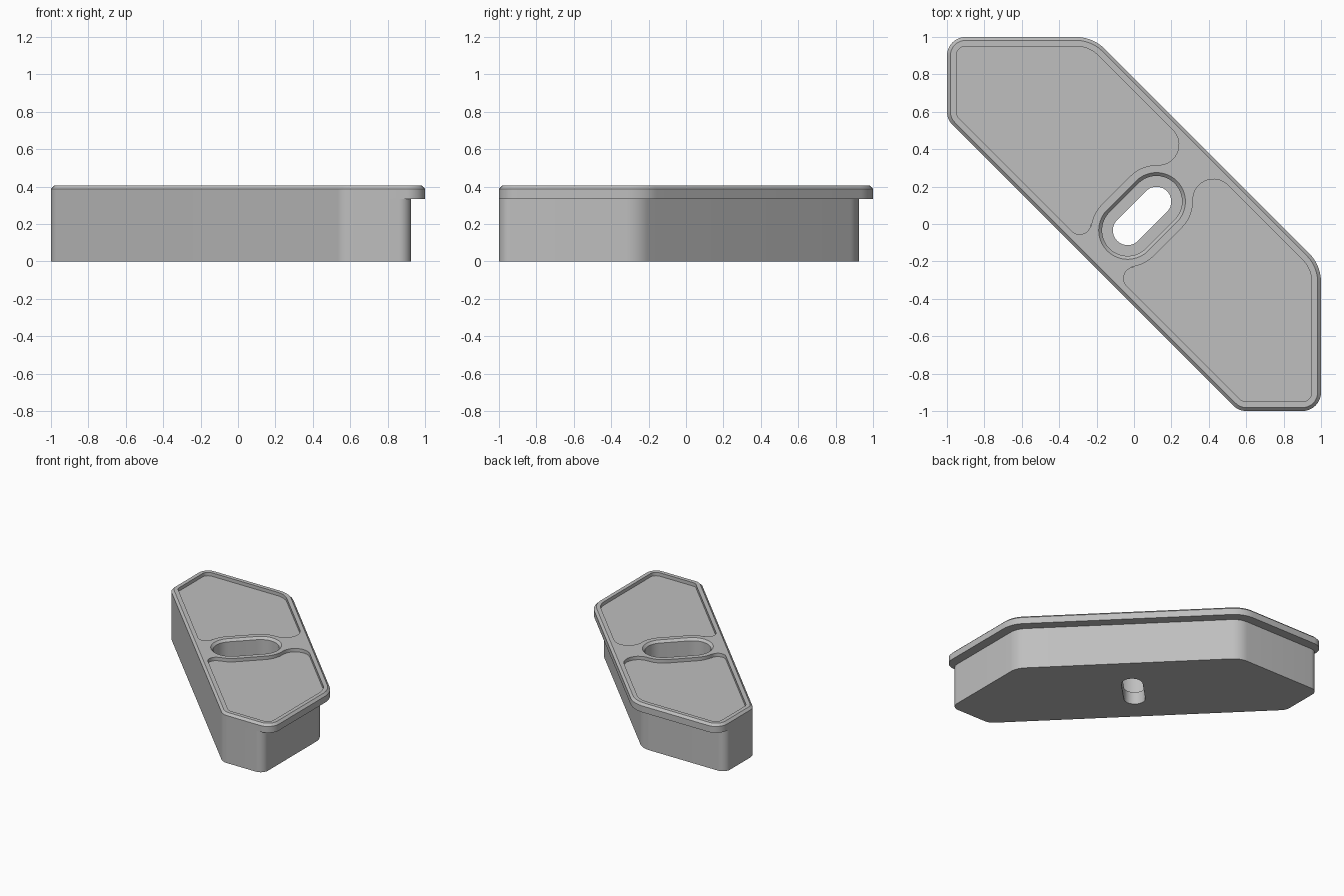
import bpy, bmesh, math
from mathutils import Vector

if "Cube" in bpy.data.objects:
    bpy.data.objects.remove(bpy.data.objects["Cube"])

ROOT2 = math.sqrt(2)
TOP, LIP, EDGE = 0.405, 0.335, 0.018

grey = bpy.data.materials.new("light grey")
grey.use_nodes = True
colour = (0.52, 0.52, 0.52, 1)
grey.diffuse_color = colour
grey.node_tree.nodes["Principled BSDF"].inputs["Base Color"].default_value = colour


def rounded(corners, steps=10):
    """Outline with every (x, y, radius) corner replaced by an arc."""
    out = []
    for i, (x, y, r) in enumerate(corners):
        p = Vector((x, y))
        a = (Vector(corners[i - 1][:2]) - p).normalized()
        b = (Vector(corners[(i + 1) % len(corners)][:2]) - p).normalized()
        half = a.angle(b) / 2
        centre = p + (a + b).normalized() * (r / math.sin(half))
        start = p + a * (r / math.tan(half)) - centre
        end = p + b * (r / math.tan(half)) - centre
        sweep = start.angle_signed(end)
        for k in range(steps + 1):
            t = -sweep * k / steps
            c, s = math.cos(t), math.sin(t)
            out.append((centre.x + c * start.x - s * start.y,
                        centre.y + s * start.x + c * start.y))
    return out


def diagonal(u, v, r):
    """Corner given along (u) and across (v) the short diagonal."""
    return ((u - v) / ROOT2, (u + v) / ROOT2, r)


def plate(near, far, near_r, end_r, far_r):
    """Six-sided plate outline, inset on its near and far sides."""
    lo, hi = -1 + near, 1 - far
    sw, ne = -0.44 + ROOT2 * near, 0.78 - ROOT2 * far
    return rounded([(lo, hi, end_r), (lo, sw - lo, near_r), (sw - lo, lo, near_r),
                    (hi, lo, end_r), (hi, ne - hi, far_r), (ne - hi, hi, far_r)])


def slot(r, u=0.061, reach=0.109, steps=20):
    """Round-ended slot along the short diagonal."""
    out = []
    for side in (1, -1):
        for k in range(steps + 1):
            t = math.pi * (k / steps - 0.5)
            out.append(diagonal(u + side * (reach + r * math.cos(t)),
                                side * r * math.sin(t), 0)[:2])
    return out


def loft(name, rings):
    """Closed solid through (outline, z) rings of equal length."""
    bm = bmesh.new()
    loops = [[bm.verts.new((x, y, z)) for x, y in pts] for pts, z in rings]
    n = len(loops[0])
    for a, b in zip(loops, loops[1:]):
        for i in range(n):
            j = (i + 1) % n
            bm.faces.new((a[i], a[j], b[j], b[i]))
    bm.faces.new(loops[0][::-1])
    bm.faces.new(loops[-1])
    bmesh.ops.remove_doubles(bm, verts=bm.verts, dist=0.0002)
    bmesh.ops.recalc_face_normals(bm, faces=bm.faces)
    mesh = bpy.data.meshes.new(name)
    bm.to_mesh(mesh)
    bm.free()
    mesh.materials.append(grey)
    obj = bpy.data.objects.new(name, mesh)
    bpy.context.collection.objects.link(obj)
    return obj


# Body with an overhanging lip on the far sides and a chamfered top edge
body = plate(0, 0.075, 0.1, 0.065, 0.16)
lip = plate(0, 0, 0.1, 0.1, 0.22)
crown = plate(EDGE, EDGE, 0.1 - EDGE, 0.1 - EDGE, 0.22 - EDGE)
tray = loft("tray_body", [(body, 0), (body, LIP), (lip, LIP),
                          (lip, TOP - EDGE), (crown, TOP)])

# Two shallow pockets, mirrored about the short diagonal
pocket = rounded([(-0.95, 0.95, 0.05), (-0.95, 0.58, 0.05),
                  diagonal(-0.262, 0.063, 0.06), diagonal(-0.131, 0.195, 0.195),
                  diagonal(0.25, 0.195, 0.195), diagonal(0.502, -0.057, 0.11),
                  (-0.24, 0.95, 0.17)])
mirrored = [(y, x) for x, y in pocket]
cutters = [loft("pocket_cutter", [(p, TOP - 0.028), (p, TOP + 0.1)])
           for p in (pocket, mirrored)]

# Deep chamfered slot with a narrower hole through its floor
wide, rim = slot(0.137), slot(0.137 + EDGE)
cutters.append(loft("slot_cutter", [(wide, 0.1), (wide, TOP - EDGE),
                                    (rim, TOP), (rim, TOP + 0.1)]))
narrow = slot(0.079)
cutters.append(loft("hole_cutter", [(narrow, -0.1), (narrow, 0.2)]))

bpy.ops.object.select_all(action="DESELECT")
bpy.context.view_layer.objects.active = tray
tray.select_set(True)
for cutter in cutters:
    cutter.hide_render = True
    cut = tray.modifiers.new("cut", "BOOLEAN")
    cut.operation, cut.solver, cut.object = "DIFFERENCE", "EXACT", cutter
    bpy.ops.object.modifier_apply(modifier=cut.name)
    bpy.data.objects.remove(cutter)

bpy.ops.object.shade_smooth_by_angle(angle=math.radians(30))
